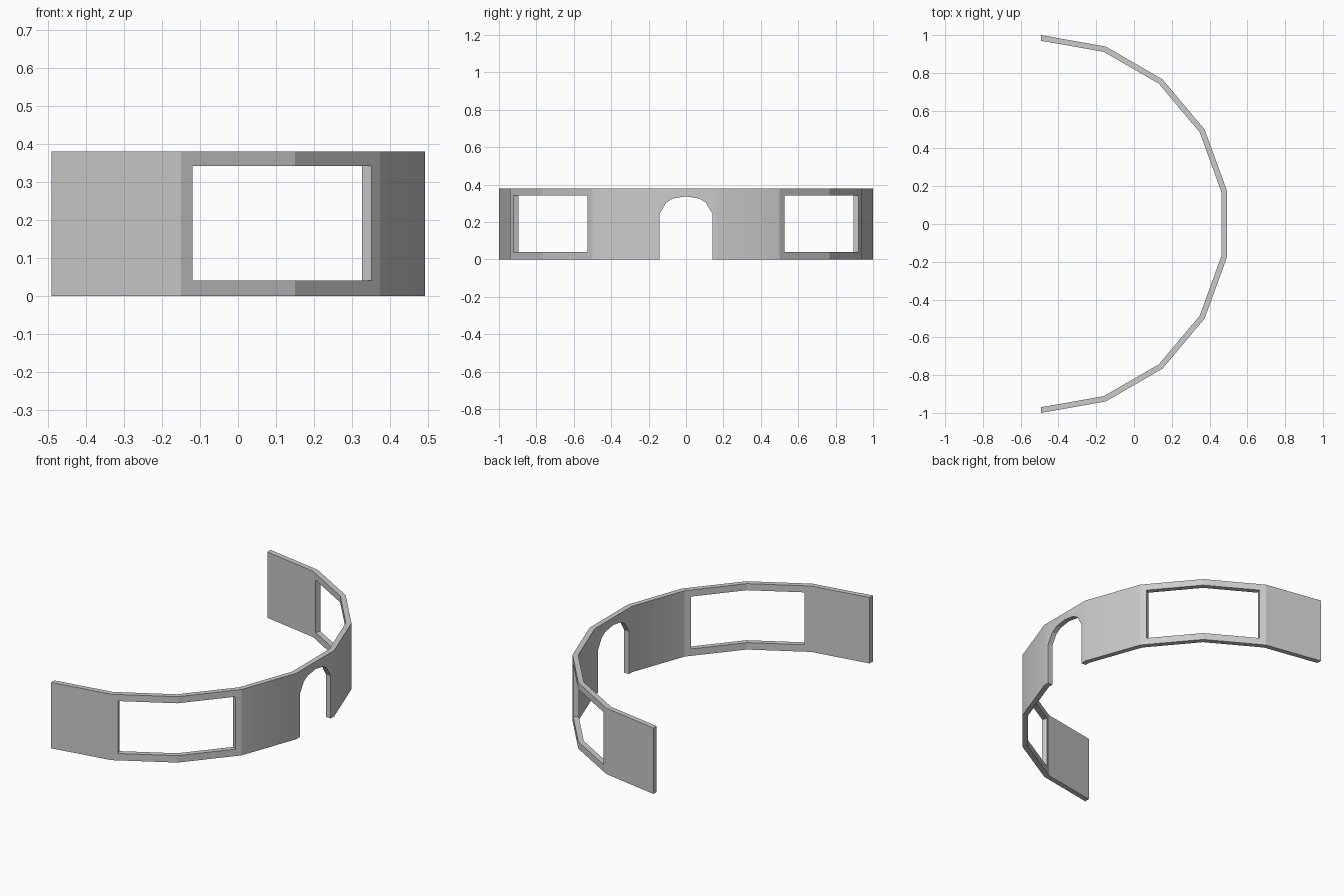
import bpy, bmesh
from math import sin, cos, radians
from mathutils import Vector

if "Cube" in bpy.data.objects:
    bpy.data.objects.remove(bpy.data.objects["Cube"], do_unlink=True)

HEIGHT, THICK = 0.38, 0.03
SILL, HEAD = 0.04, 0.342
CENTRE_X = -0.492
DOOR_HALF = 0.141
ARCH = [(DOOR_HALF, 0.245), (0.105, 0.305), (0.07, 0.326), (0, 0.337)]

# One warm-free grey plaster for the whole wall
plaster = bpy.data.materials.new("grey plaster")
plaster.use_nodes = True
plaster.diffuse_color = (0.6, 0.6, 0.6, 1)
plaster.node_tree.nodes["Principled BSDF"].inputs["Base Color"].default_value = (0.6, 0.6, 0.6, 1)


def corner(deg):
    """Corner of the eighteen-sided plan, as (x, y)."""
    return Vector((CENTRE_X + cos(radians(deg)), sin(radians(deg))))


bm = bmesh.new()


def face(points):
    bm.faces.new([bm.verts.new((p.x, p.y, z)) for p, z in points])


def plain_panel(a, b):
    a, b = corner(a), corner(b)
    face([(a, 0), (b, 0), (b, HEIGHT), (a, HEIGHT)])


def window_half(jamb, middle):
    """Panel holding half of a window that wraps round the middle corner."""
    a, m = corner(jamb), corner(middle)
    w = a.lerp(m, 0.1)
    face([(a, 0), (m, 0), (m, SILL), (w, SILL), (w, HEAD), (m, HEAD),
          (m, HEIGHT), (a, HEIGHT)])


# Side panels and windows, the same on both sides
for s in (1, -1):
    plain_panel(s * 10, s * 30)
    window_half(s * 30, s * 50)
    window_half(s * 70, s * 50)
    plain_panel(s * 70, s * 90)

# Middle panel with the arched doorway
right, left = corner(-10), corner(10)
outline = [(DOOR_HALF, 0)] + ARCH + [(-y, z) for y, z in reversed(ARCH[:-1])] + [(-DOOR_HALF, 0)]
door = [(Vector((left.x, y)), z) for y, z in outline]
face([(left, 0)] + door + [(right, 0), (right, HEIGHT), (left, HEIGHT)])

# Give the shell its thickness towards the centre
bmesh.ops.remove_doubles(bm, verts=bm.verts, dist=0.0005)
bmesh.ops.recalc_face_normals(bm, faces=bm.faces)
extruded = bmesh.ops.extrude_face_region(bm, geom=bm.faces[:], use_keep_orig=True)
for v in [g for g in extruded["geom"] if isinstance(g, bmesh.types.BMVert)]:
    if abs(v.co.y) < DOOR_HALF + 0.01:
        v.co.x -= THICK * cos(radians(10))
    else:
        v.co.x = CENTRE_X + (v.co.x - CENTRE_X) * (1 - THICK)
        v.co.y *= 1 - THICK
bmesh.ops.recalc_face_normals(bm, faces=bm.faces)

# Smooth only the corners beside the doorway
for f in bm.faces:
    f.smooth = True
for e in bm.edges:
    a, b = (v.co for v in e.verts)
    upright = abs(a.z - b.z) > HEIGHT * 0.9
    e.smooth = upright and abs(a.y) < sin(radians(20))

mesh = bpy.data.meshes.new("curved_wall")
bm.to_mesh(mesh)
bm.free()
mesh.materials.append(plaster)
wall = bpy.data.objects.new("curved_wall", mesh)
bpy.context.collection.objects.link(wall)
